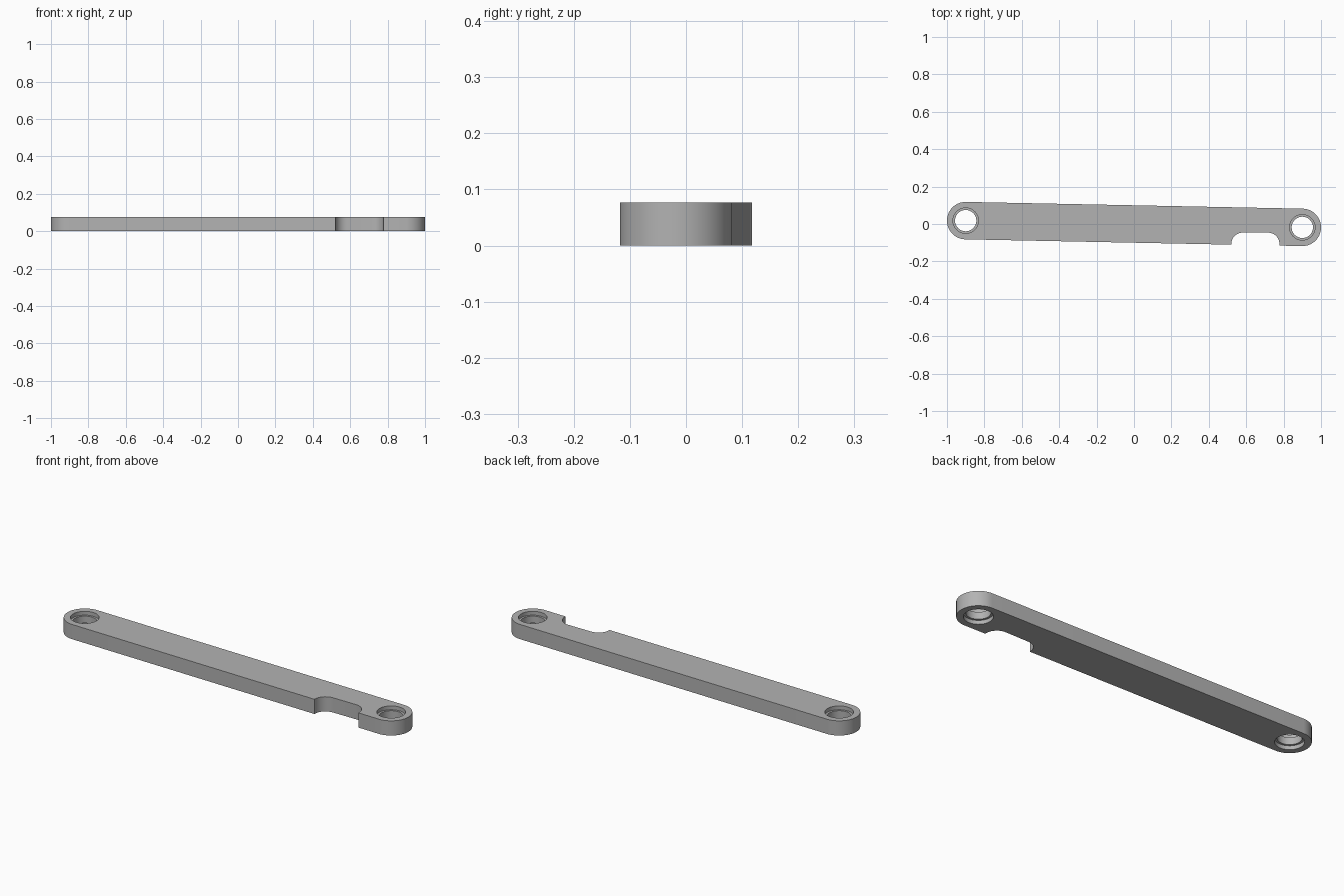
import bpy, bmesh, math
from mathutils import Vector

cube = bpy.data.objects.get("Cube")
if cube:
    bpy.data.objects.remove(cube, do_unlink=True)

THICK = 0.077
END_R = 0.1
BORE_R, LIP_R = 0.068, 0.057
LEFT_END, RIGHT_END = Vector((0.9, -0.018)), Vector((-0.9, 0.018))

steel = bpy.data.materials.new("Satin grey")
steel.use_nodes = True
grey = (0.45, 0.45, 0.45, 1)
steel.diffuse_color = grey
steel.node_tree.nodes["Principled BSDF"].inputs["Base Color"].default_value = grey


def arc(centre, radius, start, end, steps):
    """Points along an arc, angles in degrees."""
    angles = [math.radians(start + (end - start) * i / steps) for i in range(steps + 1)]
    return [(centre[0] + radius * math.cos(a), centre[1] + radius * math.sin(a)) for a in angles]


def extrude_profile(name, points, z0, z1):
    """Solid prism from a closed outline."""
    bm = bmesh.new()
    face = bm.faces.new([bm.verts.new((x, y, z0)) for x, y in points])
    top = bmesh.ops.extrude_face_region(bm, geom=[face])
    bmesh.ops.translate(bm, vec=(0, 0, z1 - z0),
                        verts=[v for v in top["geom"] if isinstance(v, bmesh.types.BMVert)])
    bmesh.ops.recalc_face_normals(bm, faces=bm.faces)
    mesh = bpy.data.meshes.new(name)
    bm.to_mesh(mesh)
    bm.free()
    mesh.materials.append(steel)
    obj = bpy.data.objects.new(name, mesh)
    bpy.context.collection.objects.link(obj)
    return obj


def cut(target, name, points, z0, z1):
    """Subtract a prism from the target."""
    cutter = extrude_profile(name, points, z0, z1)
    cutter.hide_render = True
    mod = target.modifiers.new(name, "BOOLEAN")
    mod.operation, mod.solver, mod.object = "DIFFERENCE", "EXACT", cutter
    bpy.context.view_layer.objects.active = target
    bpy.ops.object.modifier_apply(modifier=name)
    bpy.data.objects.remove(cutter, do_unlink=True)


# Link bar: two round ends joined by slightly sloping straight sides
axis = LEFT_END - RIGHT_END
tilt = math.degrees(math.atan2(axis.y, axis.x))
outline = arc(LEFT_END, END_R, tilt - 90, tilt + 90, 32)
outline += arc(RIGHT_END, END_R, tilt + 90, tilt + 270, 32)
bar = extrude_profile("link_bar", outline, 0, THICK)

# Clearance notch with rounded inner corners
corner = 0.062
notch = [(0.52, -0.2), (0.778, -0.2)]
notch += arc((0.778 - corner, -0.046 - corner), corner, 0, 90, 12)
notch += arc((0.52 + corner, -0.046 - corner), corner, 90, 180, 12)
cut(bar, "notch_cutter", notch, -0.1, 0.2)

# Pivot holes: a through hole, counterbored from both faces to leave a lip
for end in (LEFT_END, RIGHT_END):
    cut(bar, "hole_cutter", arc(end, LIP_R, 0, 352.5, 47), -0.1, 0.2)
    for z0, z1 in ((-0.1, 0.02), (THICK - 0.02, 0.2)):
        cut(bar, "bore_cutter", arc(end, BORE_R, 0, 352.5, 47), z0, z1)

bpy.ops.object.select_all(action="DESELECT")
bar.select_set(True)
bpy.context.view_layer.objects.active = bar
bpy.ops.object.shade_smooth_by_angle(angle=math.radians(30))
